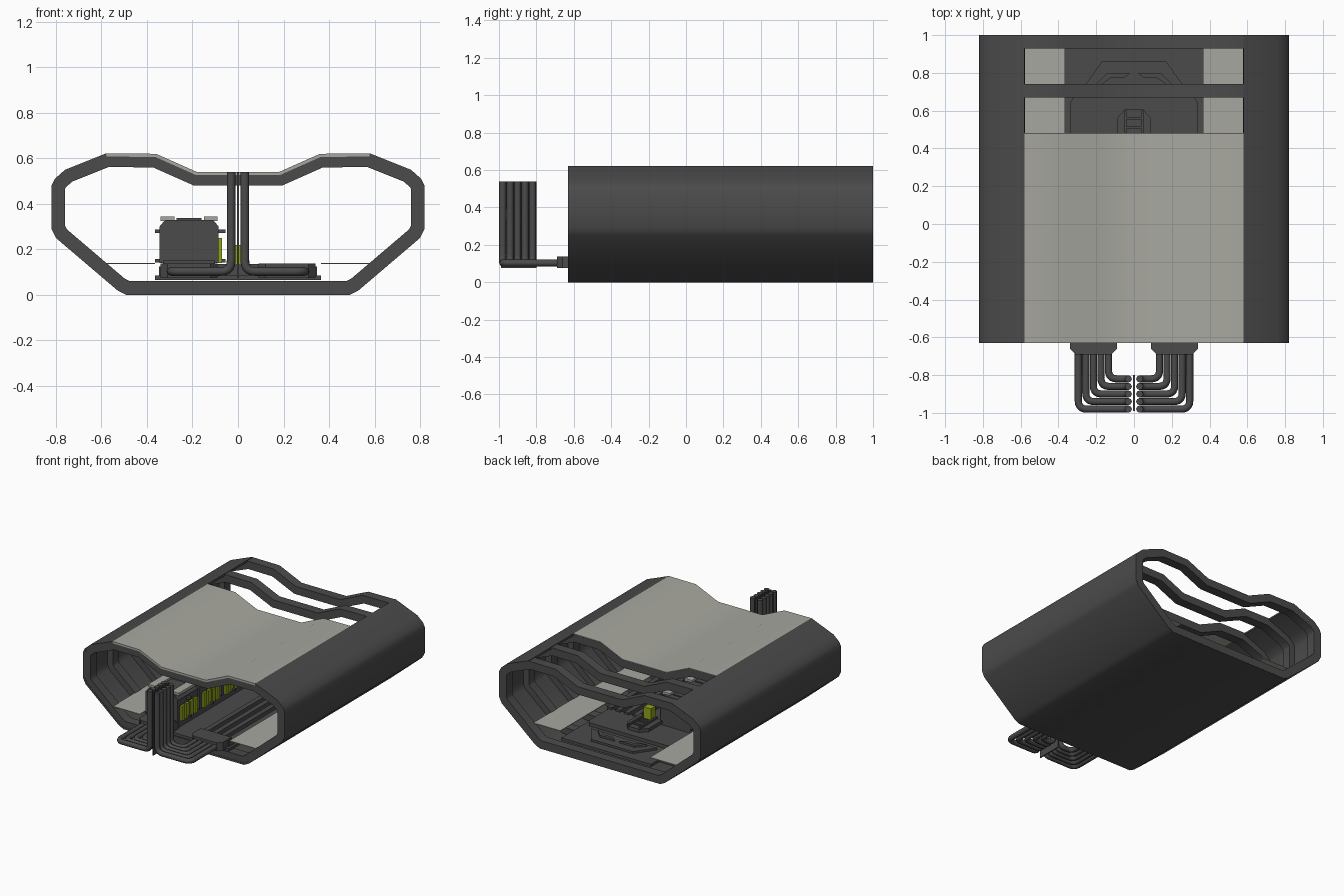
import bpy, math
from mathutils import Vector

cube = bpy.data.objects.get("Cube")
if cube:
    bpy.data.objects.remove(cube)


def material(name, rgb):
    m = bpy.data.materials.new(name)
    m.use_nodes = True
    m.diffuse_color = (*rgb, 1)
    m.node_tree.nodes["Principled BSDF"].inputs["Base Color"].default_value = (*rgb, 1)
    return m


DARK = material("dark grey", (0.07, 0.07, 0.07))
LIGHT = material("light grey", (0.39, 0.39, 0.35))
GREEN = material("yellow green", (0.28, 0.36, 0.01))


def make(name, verts, faces, mat, smooth=False):
    me = bpy.data.meshes.new(name)
    me.from_pydata(verts, [], faces)
    me.materials.append(mat)
    ob = bpy.data.objects.new(name, me)
    bpy.context.collection.objects.link(ob)
    bpy.ops.object.select_all(action='DESELECT')
    ob.select_set(True)
    bpy.context.view_layer.objects.active = ob
    bpy.ops.object.mode_set(mode='EDIT')
    bpy.ops.mesh.select_all(action='SELECT')
    bpy.ops.mesh.normals_make_consistent(inside=False)
    bpy.ops.object.mode_set(mode='OBJECT')
    if smooth:
        bpy.ops.object.shade_smooth_by_angle(angle=math.radians(35))
    return ob


def prism(name, pts, lo, hi, mat, axis="y"):
    """Extrude a polygon given in xz (axis y) or in xy (axis z)."""
    n = len(pts)
    place = (lambda p, d: (p[0], d, p[1])) if axis == "y" else (lambda p, d: (p[0], p[1], d))
    verts = [place(p, d) for d in (lo, hi) for p in pts]
    faces = [tuple(range(n)), tuple(range(n, 2 * n))]
    faces += [(i, (i + 1) % n, n + (i + 1) % n, n + i) for i in range(n)]
    return make(name, verts, faces, mat)


def box(name, x0, x1, y0, y1, z0, z1, mat):
    return prism(name, [(x0, y0), (x1, y0), (x1, y1), (x0, y1)], z0, z1, mat, "z")


def tube_section(name, outer, inner, lo, hi, mat, closed):
    """Wall between two matching outlines, extruded along y."""
    n = len(outer)
    verts = [(p[0], y, p[1]) for y in (lo, hi) for ring in (outer, inner) for p in ring]
    faces = []
    for i in range(n if closed else n - 1):
        j = (i + 1) % n
        for a, b in ((0, n), (n, 3 * n), (3 * n, 2 * n), (2 * n, 0)):
            faces.append((a + i, a + j, b + j, b + i))
    if not closed:
        for i in (0, n - 1):
            faces.append((i, n + i, 3 * n + i, 2 * n + i))
    return make(name, verts, faces, mat, True)


def inset(loop, d):
    """Offset a clockwise closed outline inward with mitred corners."""
    out = []
    for i, p in enumerate(loop):
        p = Vector(p)
        a = (p - Vector(loop[i - 1])).normalized()
        b = (Vector(loop[(i + 1) % len(loop)]) - p).normalized()
        na, nb = Vector((a.y, -a.x)), Vector((b.y, -b.x))
        m = (na + nb).normalized()
        out.append(tuple(p + m * d / m.dot(na)))
    return out


# Body outline, clockwise from the left top corner of the front
half = [(0.18, 0.54), (0.36, 0.62), (0.58, 0.622), (0.76, 0.55), (0.805, 0.51), (0.82, 0.48),
        (0.82, 0.29), (0.80, 0.25), (0.53, 0.02), (0.49, 0)]
mirrored = [(-x, z) for x, z in reversed(half)]
outline = half + mirrored
n = len(outline)
FRONT, BACK = -0.63, 1.0

# Hoops inside the shell
ring_out, ring_in = inset(outline, 0.003), inset(outline, 0.06)
for i in range(7):
    y = FRONT + 0.002 + 0.2597 * i
    tube_section("hoop", ring_out, ring_in, y, y + 0.07, DARK, True)

# Dark side and bottom skin, then the light top skin
skin_in = inset(outline, 0.014)
lower = list(range(2, n - 2))
tube_section("lower_shell", [outline[i] for i in lower], [skin_in[i] for i in lower],
             FRONT, BACK, DARK, False)
upper = [n - 3, n - 2, n - 1, 0, 1, 2]
tube_section("top_panel", [outline[i] for i in upper], [skin_in[i] for i in upper],
             FRONT, 0.48, LIGHT, False)

# Floor
box("floor", -0.365, 0.365, FRONT, 0.93, 0.065, 0.085, DARK)
prism("rear_floor_plate", [(-0.34, 0.4), (0.34, 0.4), (0.34, 0.64), (0.32, 0.67),
                           (-0.32, 0.67), (-0.34, 0.64)], 0.08, 0.11, DARK, "z")
prism("tail_plate", [(-0.27, 0.72), (0.27, 0.72), (0.17, 0.86), (-0.17, 0.86)],
      0.08, 0.10, DARK, "z")
for s in (-1, 1):
    x0, x1 = sorted((s * 0.365, s * 0.585))
    box("side_deck", x0, x1, FRONT + 0.01, 0.94, 0.136, 0.141, LIGHT)
    prism("tail_rib", [(s * 0.02, 0.80), (s * 0.14, 0.80), (s * 0.20, 0.74), (s * 0.17, 0.74),
                       (s * 0.12, 0.775), (s * 0.05, 0.775)], 0.1, 0.115, DARK, "z")
    for x in (0.12, 0.19, 0.26, 0.33):
        box("floor_rail", s * x - 0.018, s * x + 0.018, -0.6, 0.42, 0.08, 0.125, DARK)

# Ladder-like unit in the middle of the floor
prism("centre_unit", [(-0.09, 0.4), (0.09, 0.4), (0.09, 0.56), (0.045, 0.61),
                      (-0.045, 0.61), (-0.09, 0.56)], 0.1, 0.135, DARK, "z")
for s in (-1, 1):
    box("unit_rail", s * 0.045 - 0.006, s * 0.045 + 0.006, 0.4, 0.6, 0.13, 0.15, DARK)
for y in (0.47, 0.51, 0.56):
    box("unit_rung", -0.045, 0.045, y - 0.006, y + 0.006, 0.13, 0.145, DARK)
box("unit_marker", -0.03, 0.03, 0.40, 0.45, 0.13, 0.22, GREEN)

# Row of equipment modules
section = [(-0.345, 0.14), (-0.085, 0.14), (-0.085, 0.30), (-0.11, 0.33),
           (-0.32, 0.33), (-0.345, 0.30)]
for i in range(4):
    y = -0.58 + 0.255 * i
    prism("module", section, y, y + 0.235, DARK)
    for x in (-0.31, -0.12):
        box("module_cap", x - 0.03, x + 0.03, y + 0.02, y + 0.215, 0.325, 0.345, LIGHT)
    box("module_lid", -0.27, -0.16, y + 0.04, y + 0.195, 0.325, 0.338, DARK)
    for z in (0.15, 0.28):
        box("module_pin", -0.365, -0.055, y + 0.1, y + 0.125, z - 0.008, z + 0.008, DARK)
    for k in range(4):
        f = y + 0.03 + 0.05 * k
        box("module_fin", -0.09, -0.07, f, f + 0.035, 0.14, 0.25, GREEN)
box("module_base", -0.33, -0.10, -0.59, 0.42, 0.08, 0.15, DARK)


def rounded(points, radius=0.045, steps=5):
    pts = [Vector(p) for p in points]
    out = [pts[0]]
    for a, b, c in zip(pts, pts[1:], pts[2:]):
        p = b + (a - b).normalized() * radius
        q = b + (c - b).normalized() * radius
        for k in range(steps + 1):
            t = k / steps
            out.append(p * (1 - t) ** 2 + b * 2 * t * (1 - t) + q * t * t)
    return out + [pts[-1]]


def pipe(name, points, radius):
    cu = bpy.data.curves.new(name, 'CURVE')
    cu.dimensions = '3D'
    cu.bevel_depth = radius
    cu.bevel_resolution = 2
    cu.use_fill_caps = True
    sp = cu.splines.new('POLY')
    pts = rounded(points)
    sp.points.add(len(pts) - 1)
    for q, p in zip(sp.points, pts):
        q.co = (*p, 1)
    cu.materials.append(DARK)
    ob = bpy.data.objects.new(name, cu)
    bpy.context.collection.objects.link(ob)
    bpy.ops.object.select_all(action='DESELECT')
    ob.select_set(True)
    bpy.context.view_layer.objects.active = ob
    bpy.ops.object.convert(target='MESH')
    bpy.ops.object.shade_smooth_by_angle(angle=math.radians(50))


# Front pipes with their manifolds
for s in (-1, 1):
    for i in range(5):
        y, x = -0.82 - 0.04 * i, s * (0.135 + 0.04 * i)
        pipe("pipe", [(s * 0.03, y, 0.54), (s * 0.03, y, 0.103),
                      (x, y, 0.103), (x, -0.67, 0.103)], 0.019)
    prism("manifold", [(s * 0.12, -0.69), (s * 0.31, -0.69), (s * 0.34, -0.66),
                       (s * 0.34, -0.56), (s * 0.09, -0.56), (s * 0.09, -0.66)],
          0.075, 0.137, DARK, "z")
box("pipe_divider", -0.004, 0.004, -0.99, -0.80, 0.075, 0.54, DARK)
